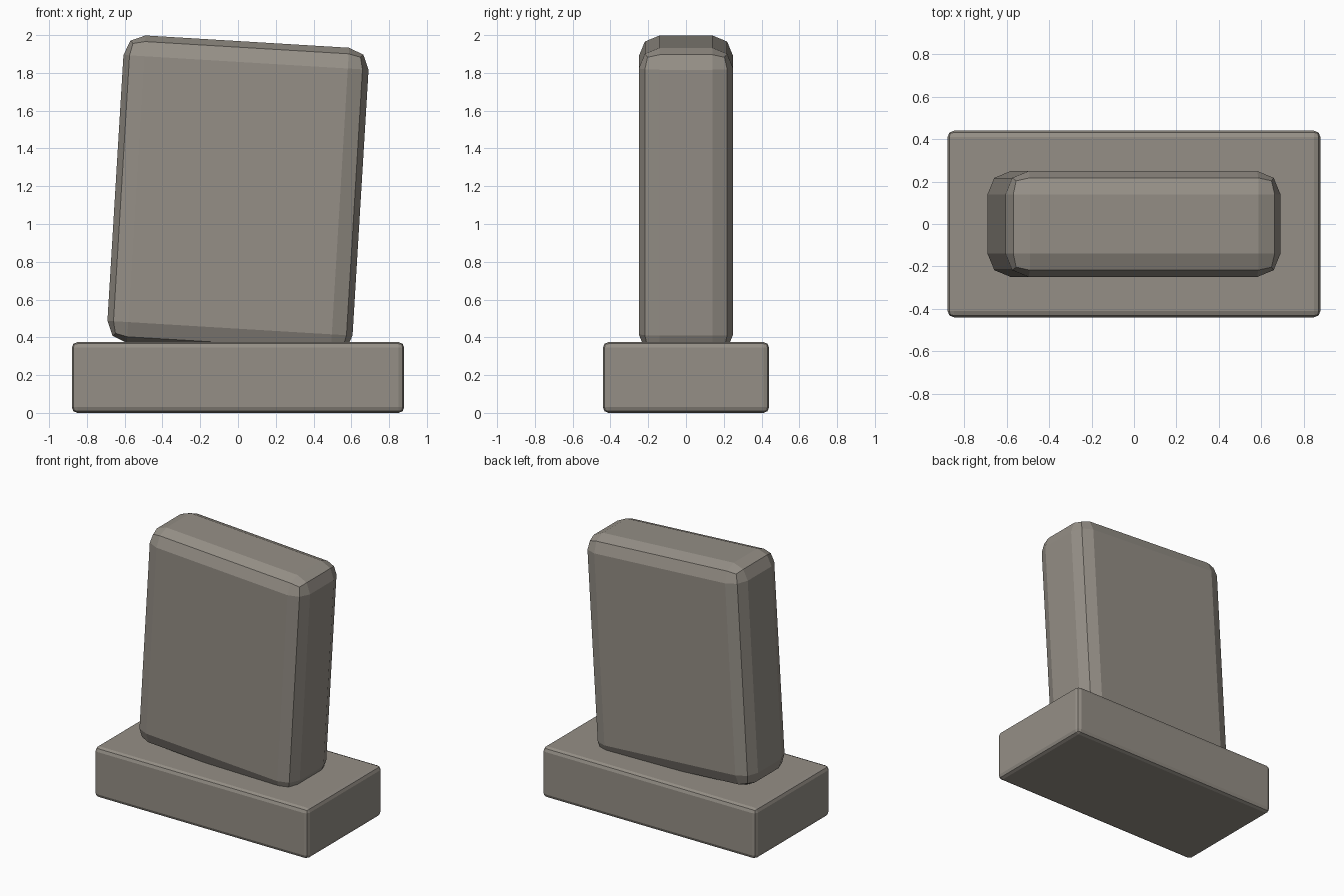
import bpy, math

if "Cube" in bpy.data.objects:
    bpy.data.objects.remove(bpy.data.objects["Cube"])

stone = bpy.data.materials.new("warm_grey_stone")
stone.diffuse_color = (0.30, 0.275, 0.24, 1.0)
stone.use_nodes = True
stone.node_tree.nodes["Principled BSDF"].inputs["Base Color"].default_value = stone.diffuse_color


def block(name, size, centre, bevel, tilt=0.0):
    """Box with two-segment rounded edges, tilted about y."""
    bpy.ops.mesh.primitive_cube_add(size=1, location=centre, rotation=(0, tilt, 0))
    ob = bpy.context.object
    ob.name = name
    ob.scale = size
    bpy.ops.object.transform_apply(location=False, rotation=False, scale=True)
    mod = ob.modifiers.new("rounded_edges", 'BEVEL')
    mod.width = bevel
    mod.segments = 2
    mod.limit_method = 'NONE'
    ob.data.materials.append(stone)
    return ob


# Plinth
block("base", (1.76, 0.88, 0.375), (0, 0, 0.1875), 0.03)

# Leaning headstone slab, sunk slightly into the plinth
block("slab", (1.30, 0.50, 1.63), (0, 0, 1.152), 0.11, math.radians(3.45))
